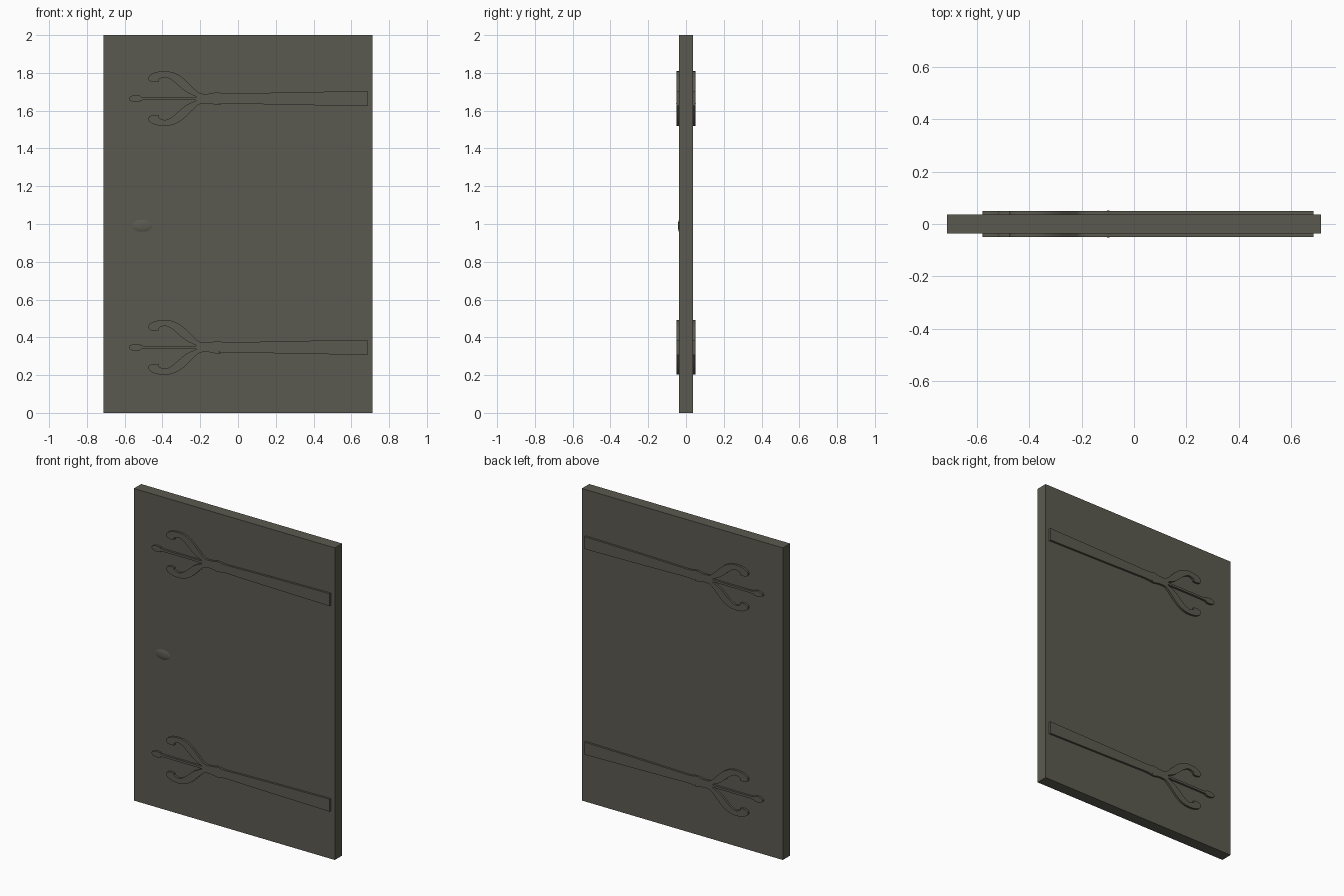
import bpy, bmesh, math
from mathutils import Vector

if "Cube" in bpy.data.objects:
    bpy.data.objects.remove(bpy.data.objects["Cube"])

mat = bpy.data.materials.new("dark weathered grey")
mat.diffuse_color = (0.105, 0.102, 0.08, 1)
mat.use_nodes = True
mat.node_tree.nodes["Principled BSDF"].inputs["Base Color"].default_value = mat.diffuse_color


def finish(name, bm, smooth=False):
    bmesh.ops.recalc_face_normals(bm, faces=bm.faces)
    for f in bm.faces:
        f.smooth = smooth
    me = bpy.data.meshes.new(name)
    bm.to_mesh(me)
    bm.free()
    me.materials.append(mat)
    ob = bpy.data.objects.new(name, me)
    bpy.context.collection.objects.link(ob)
    return ob


def ellipsoid(name, loc, size, tilt=0):
    bm = bmesh.new()
    bmesh.ops.create_uvsphere(bm, u_segments=24, v_segments=14, radius=1)
    ob = finish(name, bm, True)
    ob.location, ob.scale, ob.rotation_euler = loc, size, (0, tilt, 0)


def spline(pts, n=4):
    # Catmull-Rom rounding of an open outline
    p = [Vector(q) for q in pts]
    p = [p[0]] + p + [p[-1]]
    out = []
    for i in range(1, len(p) - 2):
        a, b, c, d = p[i - 1:i + 3]
        for k in range(n):
            t = k / n
            out.append(0.5 * (2 * b + (c - a) * t + (2 * a - 5 * b + 4 * c - d) * t * t
                              + (3 * b - a - 3 * c + d) * t ** 3))
    return out + [p[-1]]


# door slab
bm = bmesh.new()
bmesh.ops.create_cube(bm, size=1)
bmesh.ops.scale(bm, vec=(1.425, 0.074, 2), verts=bm.verts)
finish("door_slab", bm).location.z = 1

# upper half outline of the strap: bar, curled arm, middle prong
bar = [(0.685, 0.040), (0.27, 0.033), (-0.05, 0.026)]
arm = [(-0.08, 0.028), (-0.115, 0.033), (-0.15, 0.026), (-0.20, 0.028),
       (-0.235, 0.055), (-0.29, 0.108), (-0.34, 0.137), (-0.39, 0.145),
       (-0.44, 0.138), (-0.47, 0.120), (-0.472, 0.098), (-0.45, 0.088),
       (-0.42, 0.090), (-0.418, 0.103), (-0.385, 0.113), (-0.35, 0.098),
       (-0.31, 0.064), (-0.27, 0.033), (-0.22, 0.010)]
prong = [(-0.225, 0.007), (-0.36, 0.007), (-0.50, 0.008), (-0.52, 0.016), (-0.55, 0.018),
         (-0.572, 0.010), (-0.578, 0.003)]
half = [Vector(p) for p in bar] + spline(arm) + spline(prong)
outline = half + [Vector((p.x, -p.y)) for p in reversed(half)]


def strap(name, z):
    # iron strap running through the slab, standing proud on both faces
    bm = bmesh.new()
    face = bm.faces.new([bm.verts.new((p.x, -0.05, z + p.y)) for p in outline])
    ext = bmesh.ops.extrude_face_region(bm, geom=[face], use_keep_orig=True)
    moved = [v for v in ext["geom"] if isinstance(v, bmesh.types.BMVert)]
    bmesh.ops.translate(bm, vec=(0, 0.1, 0), verts=moved)
    bmesh.ops.recalc_face_normals(bm, faces=bm.faces)
    bmesh.ops.triangulate(bm, faces=[f for f in bm.faces if len(f.verts) > 4])
    finish(name, bm)
    # small hammered lump under the collar
    ellipsoid(name + "_lump", (-0.098, 0, z - 0.025), (0.02, 0.052, 0.010), math.radians(-15))


strap("upper_strap", 1.664)
strap("lower_strap", 0.347)

# oval door knob, front only
ellipsoid("door_knob", (-0.508, -0.033, 0.99), (0.058, 0.010, 0.034))
